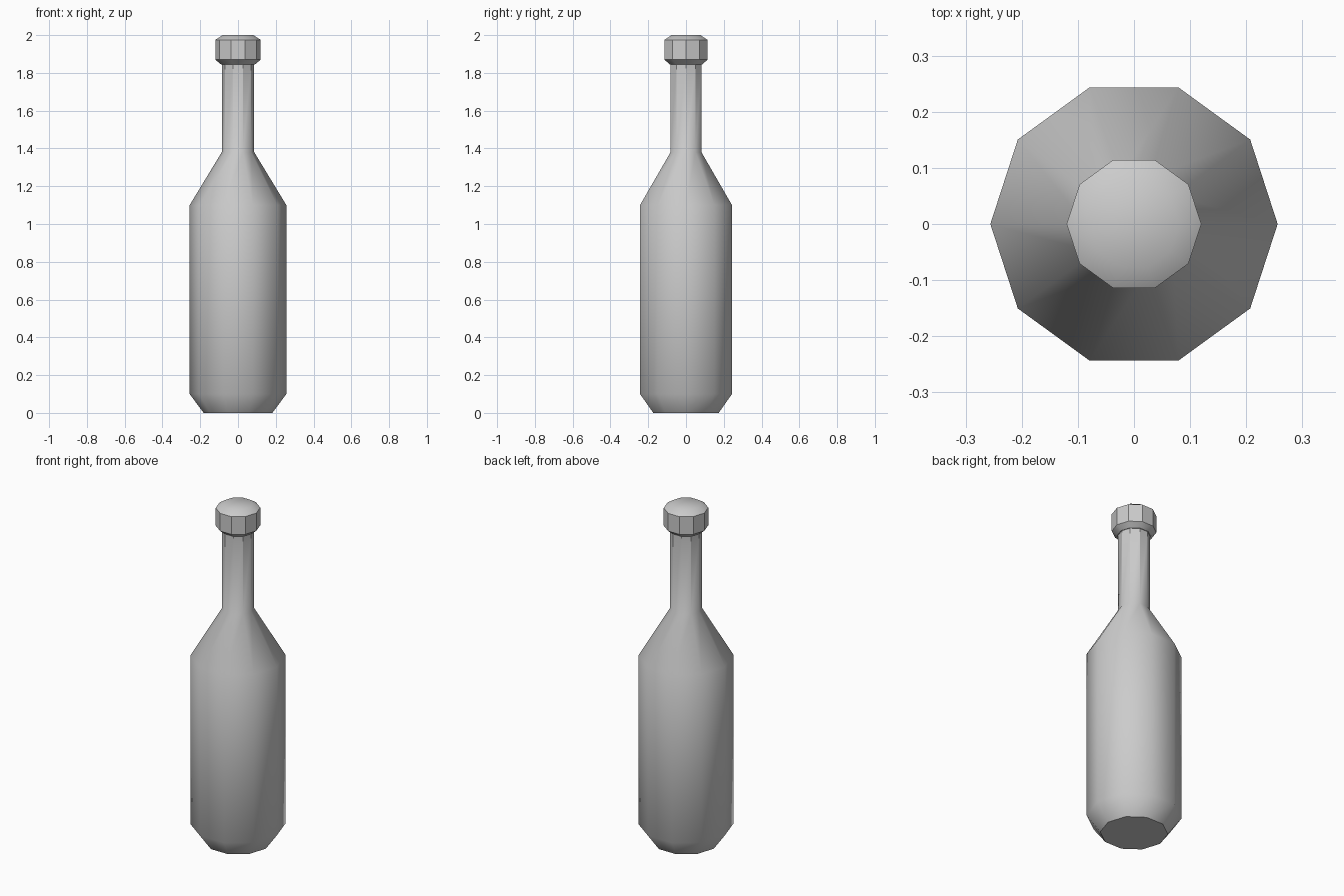
import bpy, bmesh, math

if "Cube" in bpy.data.objects:
    bpy.data.objects.remove(bpy.data.objects["Cube"])

SIDES = 10


def lathe(name, profile):
    """Ten-sided turned solid from (radius, height) rings, closed at both ends."""
    bm = bmesh.new()
    rings = []
    for r, z in profile:
        rings.append([bm.verts.new((r * math.cos(math.tau * i / SIDES),
                                    r * math.sin(math.tau * i / SIDES), z))
                      for i in range(SIDES)])
    for a, b in zip(rings, rings[1:]):
        for i in range(SIDES):
            j = (i + 1) % SIDES
            bm.faces.new((a[i], a[j], b[j], b[i]))
    bm.faces.new(rings[0][::-1])
    bm.faces.new(rings[-1])
    mesh = bpy.data.meshes.new(name)
    bm.to_mesh(mesh)
    bm.free()
    ob = bpy.data.objects.new(name, mesh)
    bpy.context.collection.objects.link(ob)
    bpy.ops.object.select_all(action='DESELECT')
    ob.select_set(True)
    bpy.context.view_layer.objects.active = ob
    bpy.ops.object.shade_smooth_by_angle(angle=math.radians(35.5))
    return ob


# Body, shoulder and neck
lathe("bottle", [(0.182, 0), (0.256, 0.10), (0.256, 1.10),
                 (0.086, 1.38), (0.086, 1.85)])

# Cap with bevelled rims
lathe("cap", [(0.09, 1.845), (0.12, 1.87), (0.12, 1.975), (0.081, 2.0)])
